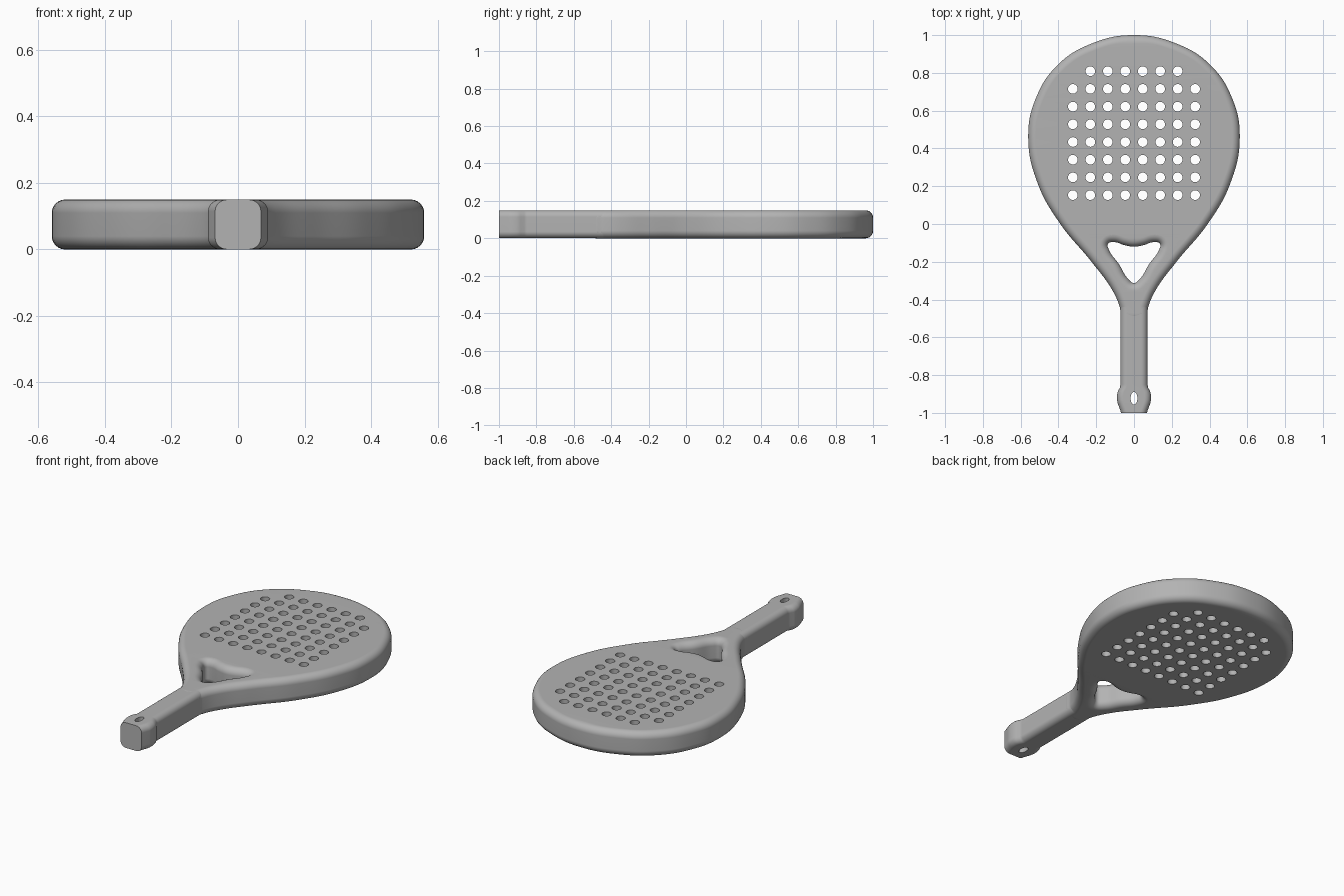
import bpy, bmesh, math
from mathutils import Matrix, Vector

if "Cube" in bpy.data.objects:
    bpy.data.objects.remove(bpy.data.objects["Cube"])

THICK = 0.15
ROUND = 0.04

grey = bpy.data.materials.new("plain_grey")
grey.use_nodes = True
grey.diffuse_color = (0.45, 0.45, 0.45, 1)
grey.node_tree.nodes["Principled BSDF"].inputs["Base Color"].default_value = (0.45, 0.45, 0.45, 1)


def add_object(name, mesh):
    obj = bpy.data.objects.new(name, mesh)
    bpy.context.collection.objects.link(obj)
    return obj


def mirrored(half):
    """Close a right-hand half outline across x = 0."""
    return half + [(-x, y) for x, y in reversed(half) if x > 0]


def add_spline(curve, points):
    spline = curve.splines.new("BEZIER")
    spline.bezier_points.add(len(points) - 1)
    for bp, (x, y) in zip(spline.bezier_points, points):
        bp.co = (x, y, 0)
        bp.handle_left_type = bp.handle_right_type = "AUTO"
    spline.use_cyclic_u = True
    spline.resolution_u = 10


def cut(obj, cutter):
    mod = obj.modifiers.new("holes", "BOOLEAN")
    mod.operation = "DIFFERENCE"
    mod.solver = "EXACT"
    mod.object = cutter
    bpy.context.view_layer.objects.active = obj
    bpy.ops.object.modifier_apply(modifier=mod.name)
    bpy.data.objects.remove(cutter)


def finish(obj):
    obj.data.materials.clear()
    obj.data.materials.append(grey)
    bpy.ops.object.select_all(action="DESELECT")
    obj.select_set(True)
    bpy.context.view_layer.objects.active = obj
    bpy.ops.object.shade_smooth_by_angle(angle=math.radians(35))
    mod = obj.modifiers.new("clean_shading", "WEIGHTED_NORMAL")
    mod.keep_sharp = True


def cylinders(name, centres, radius, stretch=1.0):
    bm = bmesh.new()
    for x, y in centres:
        place = Matrix.Translation((x, y, THICK / 2)) @ Matrix.Diagonal((1, stretch, 1, 1))
        bmesh.ops.create_cone(bm, cap_ends=True, segments=24, radius1=radius,
                              radius2=radius, depth=THICK * 2, matrix=place)
    mesh = bpy.data.meshes.new(name)
    bm.to_mesh(mesh)
    bm.free()
    cutter = add_object(name, mesh)
    cutter.hide_render = True
    return cutter


# Head: rounded teardrop plate with an open throat
curve = bpy.data.curves.new("head_outline", "CURVE")
curve.dimensions = "2D"
curve.fill_mode = "BOTH"
curve.extrude = THICK / 2 - ROUND
curve.bevel_depth = ROUND
curve.bevel_resolution = 5
curve.offset = -ROUND
add_spline(curve, mirrored([(0, 1), (0.22, 0.957), (0.40, 0.846), (0.52, 0.665), (0.56, 0.46),
                            (0.51, 0.215), (0.39, 0), (0.225, -0.2), (0.115, -0.35),
                            (0.075, -0.44), (0.062, -0.5)]))
add_spline(curve, mirrored([(0, -0.12), (0.05, -0.112), (0.105, -0.096), (0.137, -0.105),
                            (0.132, -0.138), (0.08, -0.212), (0.03, -0.292), (0, -0.312)]))
temp = add_object("head_temp", curve)
temp.location.z = THICK / 2
bpy.context.view_layer.update()
mesh = bpy.data.meshes.new_from_object(temp.evaluated_get(bpy.context.evaluated_depsgraph_get()))
mesh.transform(Matrix.Translation((0, 0, THICK / 2)))
bpy.data.objects.remove(temp)
bm = bmesh.new()
bm.from_mesh(mesh)
bmesh.ops.remove_doubles(bm, verts=bm.verts, dist=0.0002)
bmesh.ops.recalc_face_normals(bm, faces=bm.faces)
bm.to_mesh(mesh)
bm.free()
head = add_object("head", mesh)

# Grid of round holes, top row without its end holes
STEP = 0.0925
grid = [((c - 3.5) * STEP, 0.153 + r * 0.0937) for r in range(8) for c in range(8)
        if r < 7 or 0 < c < 7]
cut(head, cylinders("head_hole_cutter", grid, 0.0255))
finish(head)

# Handle: rounded rectangular sections swept along y, flaring at the butt
sections = [(-0.44, 0.072), (-0.85, 0.072), (-0.865, 0.074), (-0.885, 0.085), (-0.905, 0.090),
            (-0.93, 0.090), (-0.95, 0.086), (-0.985, 0.073), (-1.0, 0.069)]
bm = bmesh.new()
rings = []
RAD = 0.035
half_h = THICK / 2 - 0.0005
for y, half_w in sections:
    ring = []
    for sx, sz, start in ((1, 1, 0), (-1, 1, 90), (-1, -1, 180), (1, -1, 270)):
        for i in range(7):
            a = math.radians(start + i * 15)
            ring.append(bm.verts.new(Vector((sx * (half_w - RAD) + RAD * math.cos(a), y,
                                             THICK / 2 + sz * (half_h - RAD) + RAD * math.sin(a)))))
    rings.append(ring)
for a, b in zip(rings, rings[1:]):
    for i in range(len(a)):
        j = (i + 1) % len(a)
        bm.faces.new((a[i], a[j], b[j], b[i]))
bm.faces.new(rings[0])
bm.faces.new(rings[-1])
bmesh.ops.recalc_face_normals(bm, faces=bm.faces)
mesh = bpy.data.meshes.new("handle")
bm.to_mesh(mesh)
bm.free()
handle = add_object("handle", mesh)

# Slot for the wrist cord
cut(handle, cylinders("cord_slot_cutter", [(0, -0.922)], 0.018, 1.85))
finish(handle)
